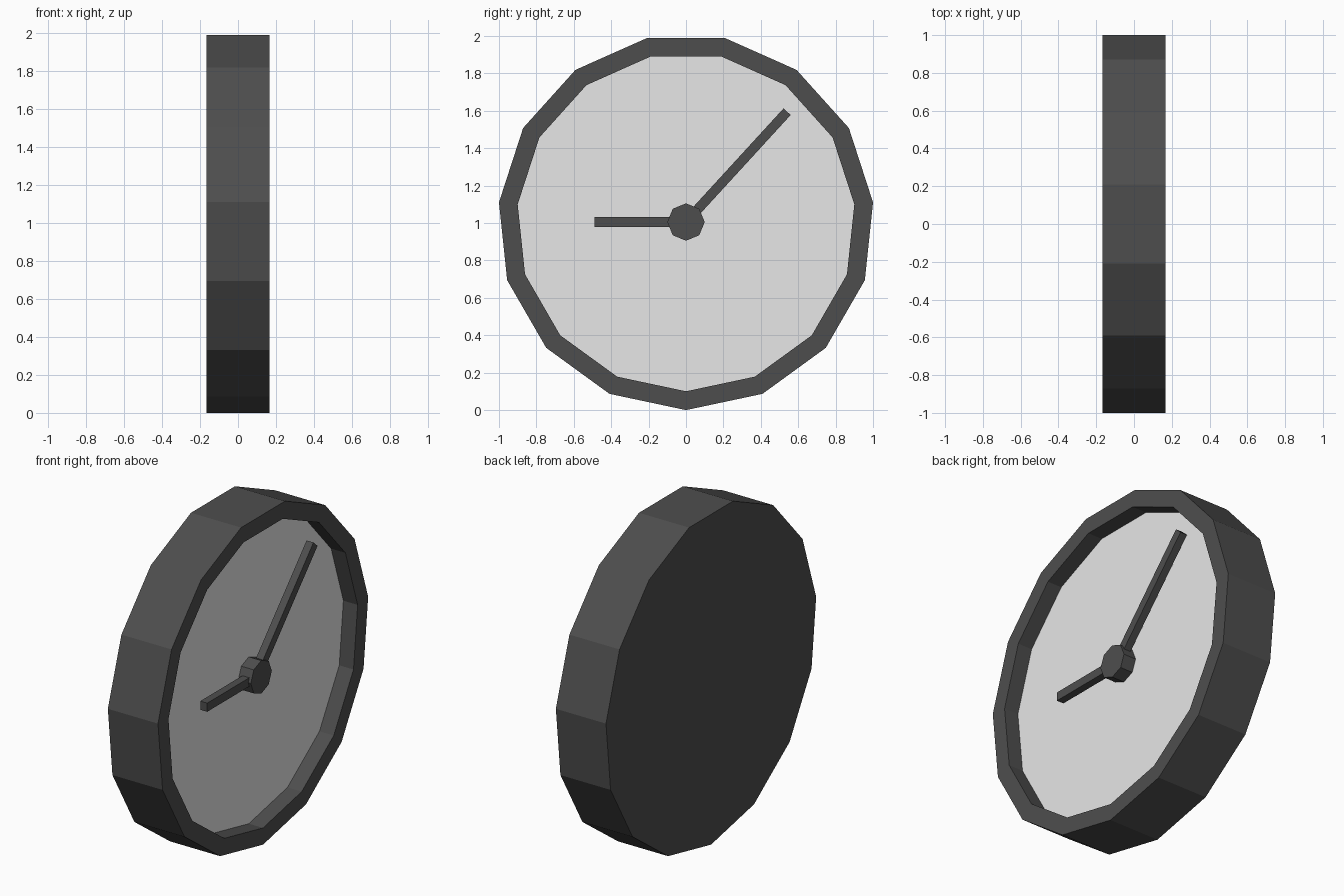
import bpy, bmesh
from math import sin, cos, tau, radians
from mathutils import Matrix, Vector

cube = bpy.data.objects.get("Cube")
if cube:
    bpy.data.objects.remove(cube, do_unlink=True)

CENTRE = 1.005   # height of the dial centre


def material(name, value):
    mat = bpy.data.materials.new(name)
    mat.use_nodes = True
    colour = (value, value, value, 1)
    mat.diffuse_color = colour
    mat.node_tree.nodes["Principled BSDF"].inputs["Base Color"].default_value = colour
    return mat


charcoal = material("charcoal", 0.076)
pale_grey = material("pale grey", 0.8)


def add_object(name, bm, *mats):
    bmesh.ops.recalc_face_normals(bm, faces=bm.faces)
    mesh = bpy.data.meshes.new(name)
    bm.to_mesh(mesh)
    bm.free()
    for mat in mats:
        mesh.materials.append(mat)
    obj = bpy.data.objects.new(name, mesh)
    bpy.context.collection.objects.link(obj)
    return obj


def prism(points, back, front):
    """Extrude a (y, z) outline along x; returns the bmesh and its front face."""
    bm = bmesh.new()
    base = bm.faces.new([bm.verts.new((back, y, z)) for y, z in points])
    bmesh.ops.extrude_face_region(bm, geom=[base], use_keep_orig=True)
    bm.faces.ensure_lookup_table()
    cap = bm.faces[1] if len(bm.faces[1].verts) == len(points) else None
    caps = [f for f in bm.faces if f is not base and not set(f.verts) & set(base.verts)]
    cap = caps[0]
    for v in cap.verts:
        v.co.x = front
    bmesh.ops.recalc_face_normals(bm, faces=bm.faces)
    return bm, cap


def polygon(radius, sides):
    """Regular outline with one corner pointing straight down."""
    return [(radius * sin(tau * i / sides), CENTRE - radius * cos(tau * i / sides))
            for i in range(sides)]


# Case: solid drum with a recessed dial on the +x side
bm, dial = prism(polygon(1.0055, 15), -0.167, 0.167)
rim = list(dial.verts)
middle = Vector((0.167, 0, CENTRE))
inner = [bm.verts.new(middle + (v.co - middle) * 0.9) for v in rim]
floor = [bm.verts.new(v.co - Vector((0.095, 0, 0))) for v in inner]
bm.faces.remove(dial)
for a, b in ((rim, inner), (inner, floor)):
    for i in range(len(rim)):
        j = (i + 1) % len(rim)
        bm.faces.new((a[i], a[j], b[j], b[i]))
bm.faces.new(floor).material_index = 1
add_object("clock_case", bm, charcoal, pale_grey)

# Centre hub
bm, _ = prism(polygon(0.1, 8), 0.072, 0.155)
add_object("centre_hub", bm, charcoal)


# Hands: bars from the hub, angle measured from +y towards +z
def hand(name, angle, length, width):
    along = Vector((cos(radians(angle)), sin(radians(angle))))
    side = Vector((-along.y, along.x)) * width / 2
    origin = Vector((0, CENTRE))
    tip = origin + along * length
    bm, _ = prism([origin - side, tip - side, tip + side, origin + side], 0.092, 0.138)
    add_object(name, bm, charcoal)


hand("minute_hand", 47.5, 0.80, 0.052)
hand("hour_hand", 180, 0.49, 0.052)
